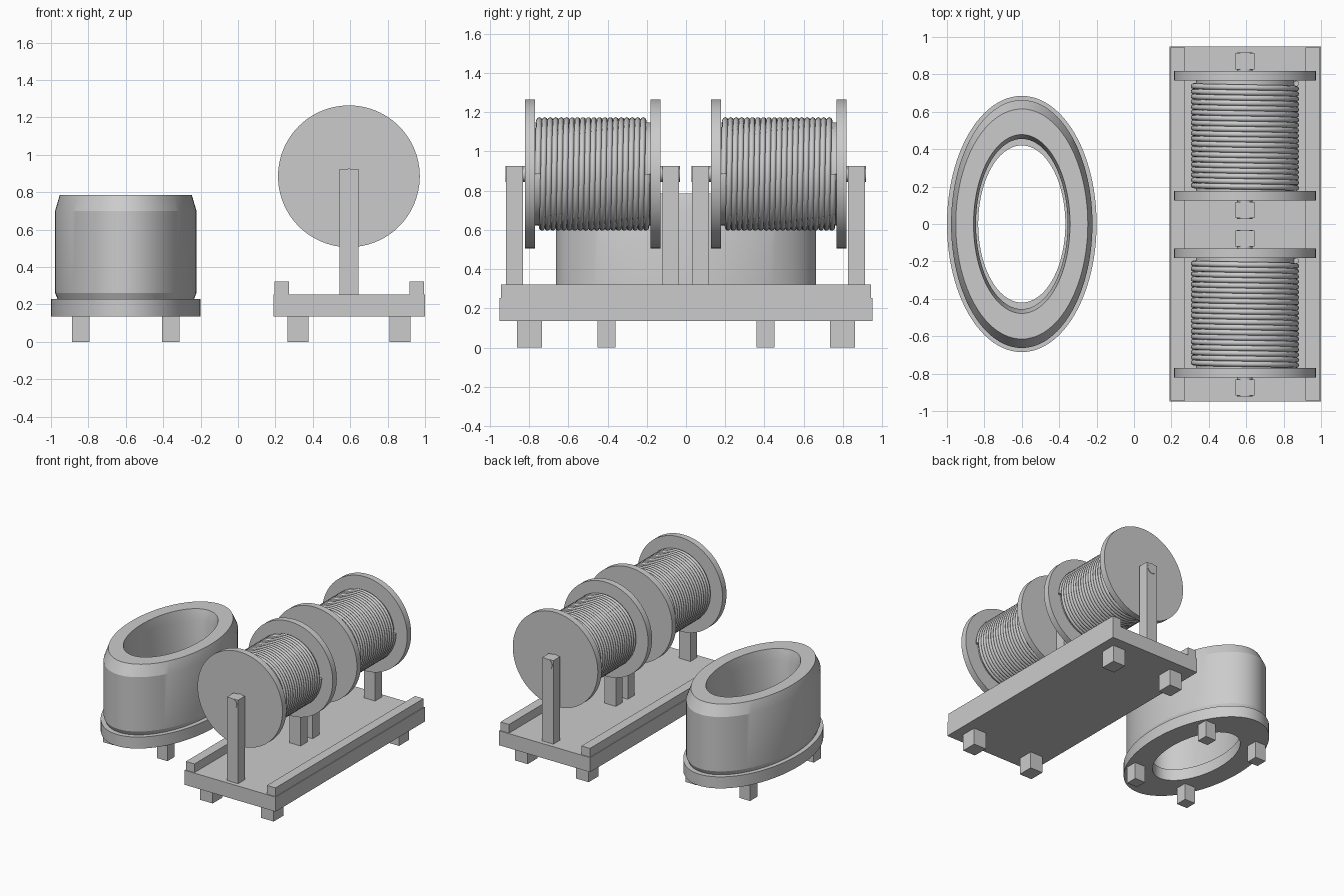
import bpy, math

if "Cube" in bpy.data.objects:
    bpy.data.objects.remove(bpy.data.objects["Cube"])

SPOOL_X, SPOOL_Z = 0.593, 0.885


def make_mesh(name, verts, faces):
    me = bpy.data.meshes.new(name)
    me.from_pydata(verts, [], faces)
    ob = bpy.data.objects.new(name, me)
    bpy.context.collection.objects.link(ob)
    return ob


def smooth(ob, angle=30):
    bpy.ops.object.select_all(action='DESELECT')
    ob.select_set(True)
    bpy.context.view_layer.objects.active = ob
    bpy.ops.object.shade_smooth_by_angle(angle=math.radians(angle))


def box(name, x0, x1, y0, y1, z0, z1):
    bpy.ops.mesh.primitive_cube_add(size=1, location=((x0 + x1) / 2, (y0 + y1) / 2, (z0 + z1) / 2))
    ob = bpy.context.object
    ob.name = name
    ob.scale = (x1 - x0, y1 - y0, z1 - z0)
    bpy.ops.object.transform_apply(location=False, rotation=False, scale=True)
    return ob


def cyl_y(name, r, y0, y1, sides=64):
    bpy.ops.mesh.primitive_cylinder_add(vertices=sides, radius=r, depth=y1 - y0,
                                        location=(SPOOL_X, (y0 + y1) / 2, SPOOL_Z),
                                        rotation=(math.pi / 2, 0, 0))
    ob = bpy.context.object
    ob.name = name
    smooth(ob)
    return ob


def oval_ring(name, cx, profile, n=96):
    """Closed (rx, ry, z) profile swept round an ellipse, outside going up."""
    m = len(profile)
    verts = [(cx + rx * math.cos(2 * math.pi * i / n), ry * math.sin(2 * math.pi * i / n), z)
             for i in range(n) for rx, ry, z in profile]
    faces = [(i * m + j, (i + 1) % n * m + j, (i + 1) % n * m + (j + 1) % m, i * m + (j + 1) % m)
             for i in range(n) for j in range(m)]
    ob = make_mesh(name, verts, faces)
    smooth(ob, 20)
    return ob


# Oval tub: flange, hollow body, four feet
oval_ring("tub_flange", -0.6, [(0.4, 0.685, 0.135), (0.4, 0.685, 0.228),
                               (0.233, 0.42, 0.228), (0.233, 0.42, 0.135)])
oval_ring("tub_body", -0.6, [(0.364, 0.645, 0.226), (0.378, 0.663, 0.262), (0.378, 0.663, 0.70),
                             (0.353, 0.615, 0.785), (0.258, 0.478, 0.785),
                             (0.245, 0.455, 0.70), (0.245, 0.455, 0.226)])
for sx in (-1, 1):
    for sy in (-1, 1):
        x, y = -0.6 + sx * 0.24, sy * 0.405
        box("tub_foot", x - 0.047, x + 0.047, y - 0.046, y + 0.046, 0, 0.137)

# Pallet: deck, side rails, feet
box("pallet_deck", 0.19, 1.0, -0.95, 0.95, 0.135, 0.252)
for sx in (-1, 1):
    x = 0.595 + sx * 0.361
    box("pallet_rail", x - 0.038, x + 0.038, -0.943, 0.943, 0.25, 0.322)
    for sy in (-1, 1):
        fx, fy = 0.593 + sx * 0.272, sy * 0.798
        box("pallet_foot", fx - 0.056, fx + 0.056, fy - 0.063, fy + 0.063, 0, 0.137)


def wound_cable(name, y0, y1, turns=20, steps=56, r=0.274, thick=0.0155):
    """Helical cable lying on the drum."""
    n, k = turns * steps, 8
    verts, faces = [], []
    for i in range(n + 1):
        a = 2 * math.pi * i / steps
        for j in range(k):
            b = 2 * math.pi * j / k
            rr = r + thick * math.cos(b)
            verts.append((SPOOL_X + rr * math.cos(a),
                          y0 + (y1 - y0) * i / n + thick * math.sin(b),
                          SPOOL_Z + rr * math.sin(a)))
    for i in range(n):
        for j in range(k):
            p, q = i * k + j, i * k + (j + 1) % k
            faces.append((p, q, q + k, p + k))
    faces += [tuple(range(k))[::-1], tuple(range(n * k, n * k + k))]
    ob = make_mesh(name, verts, faces)
    smooth(ob, 60)


# Two cable spools, each with cheeks, drum, cable, axle and support posts
for c in (-0.476, 0.472):
    for s in (-1, 1):
        d = c + s * 0.32
        cyl_y("spool_cheek", 0.379, d - 0.0255, d + 0.0255, 96)
        p = c + s * 0.398
        box("spool_post", SPOOL_X - 0.05, SPOOL_X + 0.05, p - 0.043, p + 0.043, 0.25, 0.925)
    cyl_y("spool_drum", 0.262, c - 0.3, c + 0.3)
    cyl_y("spool_axle", 0.041, c - 0.445, c + 0.445, 24)
    wound_cable("spool_cable", c - 0.279, c + 0.279)
